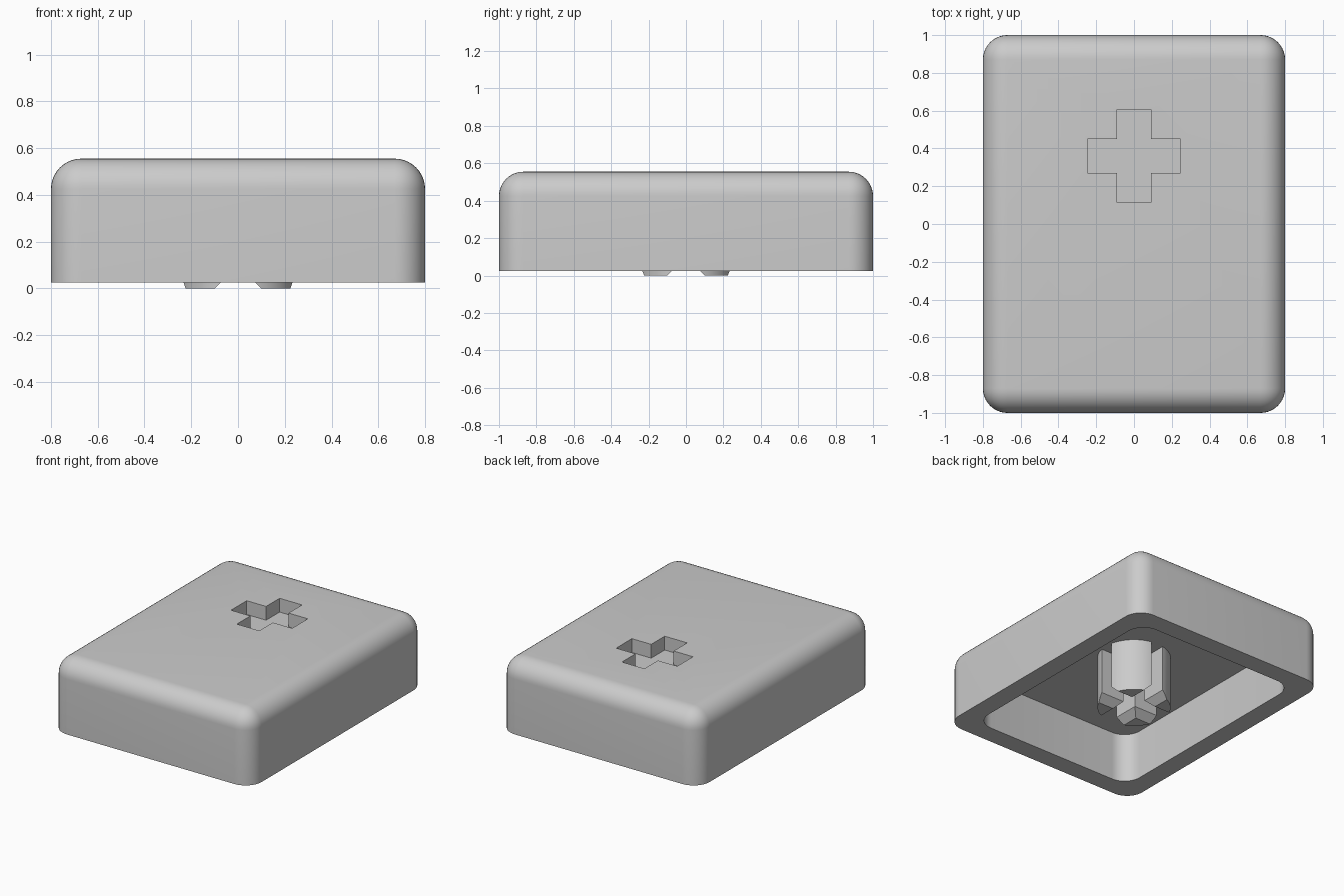
import bpy, bmesh, math
from mathutils import Matrix, Vector

default = bpy.data.objects.get("Cube")
if default:
    bpy.data.objects.remove(default, do_unlink=True)

grey = bpy.data.materials.new("plain_grey")
grey.use_nodes = True
colour = (0.6, 0.6, 0.6, 1)
grey.diffuse_color = colour
grey.node_tree.nodes["Principled BSDF"].inputs["Base Color"].default_value = colour

RADIUS = 0.13
BOTTOM, TOP, CEILING = 0.025, 0.555, 0.385
WALL = 0.14


def finish(name, bm):
    bmesh.ops.recalc_face_normals(bm, faces=bm.faces[:])
    mesh = bpy.data.meshes.new(name)
    bm.to_mesh(mesh)
    bm.free()
    ob = bpy.data.objects.new(name, mesh)
    bpy.context.collection.objects.link(ob)
    mesh.materials.append(grey)
    return ob


def rounded_block(name, hx, hy, z0, z1, round_top):
    """Box with rounded upright edges and, if asked, a rounded top."""
    bm = bmesh.new()
    bmesh.ops.create_cube(bm, size=1)
    for v in bm.verts:
        v.co = Vector((2 * hx * v.co.x, 2 * hy * v.co.y, z0 if v.co.z < 0 else z1))
    edges = []
    for e in bm.edges:
        heights = [v.co.z for v in e.verts]
        upright = abs(heights[0] - heights[1]) > 0.01
        if upright or (round_top and min(heights) > z0 + 0.01):
            edges.append(e)
    bmesh.ops.bevel(bm, geom=edges, offset=RADIUS, offset_type='OFFSET',
                    segments=10, profile=0.5, affect='EDGES')
    return finish(name, bm)


def prism(name, outline, depth):
    """Extrude a closed list of 3D points by a vector."""
    bm = bmesh.new()
    face = bm.faces.new([bm.verts.new(p) for p in outline])
    made = bmesh.ops.extrude_face_region(bm, geom=[face])["geom"]
    verts = [g for g in made if isinstance(g, bmesh.types.BMVert)]
    bmesh.ops.translate(bm, verts=verts, vec=depth)
    return finish(name, bm)


def cut(ob, cutter):
    cutter.hide_render = True
    mod = ob.modifiers.new("cut", 'BOOLEAN')
    mod.operation = 'DIFFERENCE'
    mod.solver = 'EXACT'
    mod.object = cutter
    bpy.context.view_layer.objects.active = ob
    bpy.ops.object.modifier_apply(modifier=mod.name)
    bpy.data.objects.remove(cutter, do_unlink=True)


def smooth(ob):
    bpy.ops.object.select_all(action='DESELECT')
    ob.select_set(True)
    bpy.context.view_layer.objects.active = ob
    bpy.ops.object.shade_smooth_by_angle(angle=math.radians(30))


# Hollow shell, open underneath
shell = rounded_block("shell", 0.8, 1.0, BOTTOM, TOP, True)
cut(shell, rounded_block("cavity_cutter", 0.8 - WALL, 1.0 - WALL, -0.2, CEILING, False))

# Cross-shaped recess in the top
arm, half, centre_y, depth = 0.245, 0.09, 0.36, 0.1
corner = [(arm, -half), (arm, half), (half, half)]
cross = []
for turn in range(4):
    spin = Matrix.Rotation(turn * math.pi / 2, 3, 'Z')
    for x, y in corner:
        cross.append(spin @ Vector((x, y, 0)) + Vector((0, centre_y, TOP - depth)))
cut(shell, prism("cross_cutter", cross, (0, 0, 0.3)))
smooth(shell)

# Round stem under the roof, split into four prongs by flared slots
bm = bmesh.new()
stem_top = CEILING + 0.03
bmesh.ops.create_cone(bm, cap_ends=True, segments=64, radius1=0.245, radius2=0.245,
                      depth=stem_top, matrix=Matrix.Translation((0, 0, stem_top / 2)))
stem = finish("stem", bm)
slot, flare, slot_top = 0.05, 0.1, CEILING + 0.01
right_side = [(flare + 0.05, -0.05), (slot, flare - slot), (slot, slot_top)]
profile = right_side + [(-x, z) for x, z in reversed(right_side)]
for turn in range(2):
    spin = Matrix.Rotation(turn * math.pi / 2, 3, 'Z')
    outline = [spin @ Vector((x, -0.4, z)) for x, z in profile]
    cut(stem, prism("slot_cutter", outline, spin @ Vector((0, 0.8, 0))))
smooth(stem)
